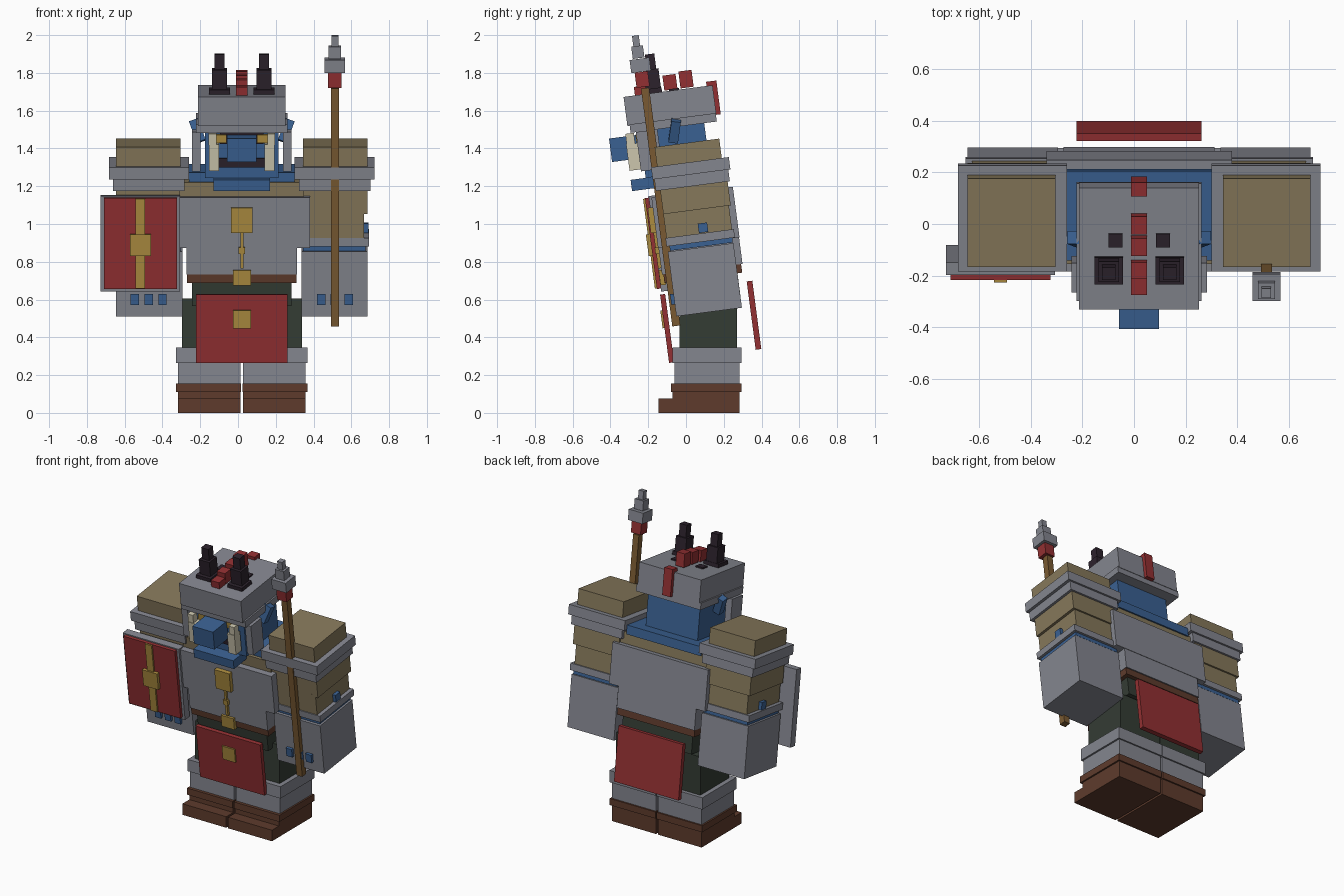
import bpy
import math

LEAN = math.radians(7.5)   # whole upper body leans forward
CX = 0.02                  # body mirror line


def mat(name, r, g, b):
    m = bpy.data.materials.new(name)
    lin = [((c / 255 + 0.055) / 1.055) ** 2.4 for c in (r, g, b)]
    m.diffuse_color = (*lin, 1)
    return m


GRAY = mat("steel grey", 132, 134, 143)
SAND = mat("sand fur", 134, 120, 91)
RED = mat("red cloth", 146, 48, 50)
GOLD = mat("gold", 173, 141, 64)
BLUE = mat("blue skin", 58, 97, 146)
BROWN = mat("brown leather", 94, 59, 44)
GREEN = mat("dark green trousers", 52, 60, 52)
DARK = mat("dark horn", 44, 34, 44)
BONE = mat("bone", 204, 198, 174)
WOOD = mat("wood", 122, 90, 50)


def box(name, c, s, m, tilt=LEAN, roll=0.0):
    """Box with world centre c, local size s, leaning forward by tilt."""
    x, y, z = (v / 2 for v in s)
    verts = [(i * x, j * y, k * z) for i in (-1, 1) for j in (-1, 1) for k in (-1, 1)]
    faces = [(0, 1, 3, 2), (4, 6, 7, 5), (0, 4, 5, 1), (2, 3, 7, 6), (0, 2, 6, 4), (1, 5, 7, 3)]
    me = bpy.data.meshes.new(name)
    me.from_pydata(verts, [], faces)
    me.materials.append(m)
    ob = bpy.data.objects.new(name, me)
    ob.location = c
    ob.rotation_euler = (tilt, roll, 0)
    bpy.context.collection.objects.link(ob)
    return ob


def pair(name, dx, y, z, s, m, tilt=LEAN, roll=0.0):
    """Two boxes mirrored about the body line."""
    for side, sg in (("left", -1), ("right", 1)):
        box(f"{side}_{name}", (CX + sg * dx, y, z), s, m, tilt, sg * roll)


# Legs and boots (upright)
pair("boot", 0.172, 0.107, 0.055, (0.33, 0.355, 0.11), BROWN, 0)
pair("boot_toe", 0.172, -0.10, 0.0375, (0.33, 0.09, 0.075), BROWN, 0)
pair("boot_cuff", 0.176, 0.107, 0.132, (0.343, 0.375, 0.045), BROWN, 0)
pair("greave", 0.172, 0.112, 0.21, (0.33, 0.345, 0.11), GRAY, 0)
pair("knee_band", 0.176, 0.112, 0.305, (0.346, 0.365, 0.08), GRAY, 0)
pair("thigh", 0.16, 0.118, 0.47, (0.315, 0.305, 0.27), GREEN, 0)

# Waist
box("pelvis", (CX, 0.095, 0.67), (0.525, 0.37, 0.16), GREEN)
box("belt", (CX, 0.088, 0.745), (0.58, 0.415, 0.06), BROWN)
box("front_cloth", (CX, -0.10, 0.447), (0.485, 0.027, 0.365), RED)
box("back_cloth", (CX, 0.36, 0.517), (0.485, 0.03, 0.365), RED)
box("cloth_badge", (CX, -0.115, 0.497), (0.095, 0.03, 0.095), GOLD)
box("belt_buckle", (CX, -0.125, 0.717), (0.095, 0.03, 0.08), GOLD)

# Torso
box("waist_plate", (CX, 0.075, 0.845), (0.585, 0.43, 0.17), GRAY)
box("breastplate", (CX, 0.05, 1.035), (0.72, 0.435, 0.27), GRAY)
box("fur_torso", (CX, 0.035, 1.16), (0.66, 0.36, 0.17), SAND)
box("neck", (CX, 0.035, 1.265), (0.56, 0.35, 0.06), BLUE)
box("chest_badge", (CX, -0.18, 1.02), (0.112, 0.03, 0.135), GOLD)
box("chain", (CX, -0.15, 0.86), (0.016, 0.02, 0.19), GOLD)
box("chain_bead", (CX, -0.152, 0.86), (0.034, 0.024, 0.034), GOLD)

# Arms: stacked layers on both sides
pair("shoulder_fur", 0.495, 0.012, 1.375, (0.34, 0.345, 0.11), SAND)
pair("pauldron_top", 0.491, 0.025, 1.295, (0.422, 0.415, 0.065), GRAY)
pair("pauldron_lower", 0.492, 0.032, 1.233, (0.38, 0.395, 0.065), GRAY)
pair("upper_arm_fur", 0.495, 0.05, 1.14, (0.34, 0.36, 0.13), SAND)
pair("lower_arm_fur", 0.485, 0.062, 1.01, (0.325, 0.35, 0.16), SAND)
pair("elbow_stud", 0.655, 0.09, 0.98, (0.03, 0.05, 0.05), BLUE)
pair("forearm_cuff", 0.496, 0.075, 0.927, (0.354, 0.365, 0.045), GRAY)
pair("elbow", 0.49, 0.08, 0.895, (0.33, 0.335, 0.03), BLUE)
pair("gauntlet", 0.49, 0.10, 0.705, (0.35, 0.35, 0.345), GRAY)
for i, dx in enumerate((0.42, 0.493, 0.567)):
    pair(f"knuckle_{i + 1}", dx, -0.066, 0.602, (0.044, 0.03, 0.057), BLUE)

# Shield
SX = -0.517
box("shield_frame", (SX, -0.14, 0.898), (0.422, 0.05, 0.51), GRAY)
box("shield_face", (SX, -0.173, 0.898), (0.387, 0.025, 0.485), RED)
box("shield_stripe", (SX, -0.182, 0.897), (0.05, 0.028, 0.48), GOLD)
box("shield_boss", (SX, -0.190, 0.889), (0.112, 0.03, 0.115), GOLD)

# Spear
PX = 0.513
box("spear_shaft", (PX, -0.134, 1.09), (0.043, 0.043, 1.27), WOOD)
box("spear_wrap", (PX, -0.232, 1.765), (0.072, 0.07, 0.08), RED)
box("spear_head_base", (PX, -0.242, 1.84), (0.108, 0.105, 0.07), GRAY)
box("spear_head_middle", (PX, -0.255, 1.91), (0.066, 0.062, 0.065), GRAY)
box("spear_head_tip", (PX, -0.264, 1.966), (0.037, 0.036, 0.064), GRAY)

# Head and face
box("head", (CX, -0.06, 1.40), (0.39, 0.345, 0.27), BLUE)
box("snout", (CX, -0.325, 1.40), (0.155, 0.15, 0.125), BLUE)
box("jaw", (CX, -0.22, 1.213), (0.30, 0.14, 0.06), BLUE)
box("mouth", (CX, -0.225, 1.325), (0.24, 0.03, 0.05), DARK)
box("brow_shadow", (CX, -0.235, 1.455), (0.23, 0.03, 0.06), DARK)
pair("eye", 0.108, -0.25, 1.452, (0.055, 0.03, 0.045), GOLD)
pair("tusk", 0.147, -0.278, 1.355, (0.055, 0.06, 0.14), BONE)
pair("tusk_tip", 0.155, -0.295, 1.45, (0.04, 0.045, 0.06), BONE)
pair("cheek_guard", 0.24, -0.195, 1.39, (0.045, 0.115, 0.21), GRAY)
pair("ear", 0.235, -0.06, 1.493, (0.05, 0.05, 0.12), BLUE, -LEAN, 0.35)

# Helmet, horns and crest
box("helmet", (CX, -0.085, 1.627), (0.465, 0.475, 0.155), GRAY)
box("helmet_brim", (CX, -0.068, 1.535), (0.485, 0.46, 0.045), GRAY)
pair("horn_base", 0.118, -0.18, 1.702, (0.11, 0.105, 0.03), DARK)
pair("horn_middle", 0.118, -0.178, 1.76, (0.08, 0.08, 0.12), DARK)
pair("horn_tip", 0.118, -0.187, 1.855, (0.053, 0.05, 0.09), DARK)
pair("helmet_stud", 0.092, -0.063, 1.707, (0.055, 0.053, 0.02), DARK)
for i, (y, z, w, h) in enumerate(((-0.24, 1.70, 0.065, 0.06), (-0.175, 1.725, 0.065, 0.085),
                                  (-0.085, 1.75, 0.07, 0.08), (0.0, 1.767, 0.07, 0.09))):
    box(f"crest_block_{i + 1}", (CX, y, z), (0.062, w, h), RED)
box("back_plume", (CX, 0.145, 1.667), (0.062, 0.055, 0.18), RED)
